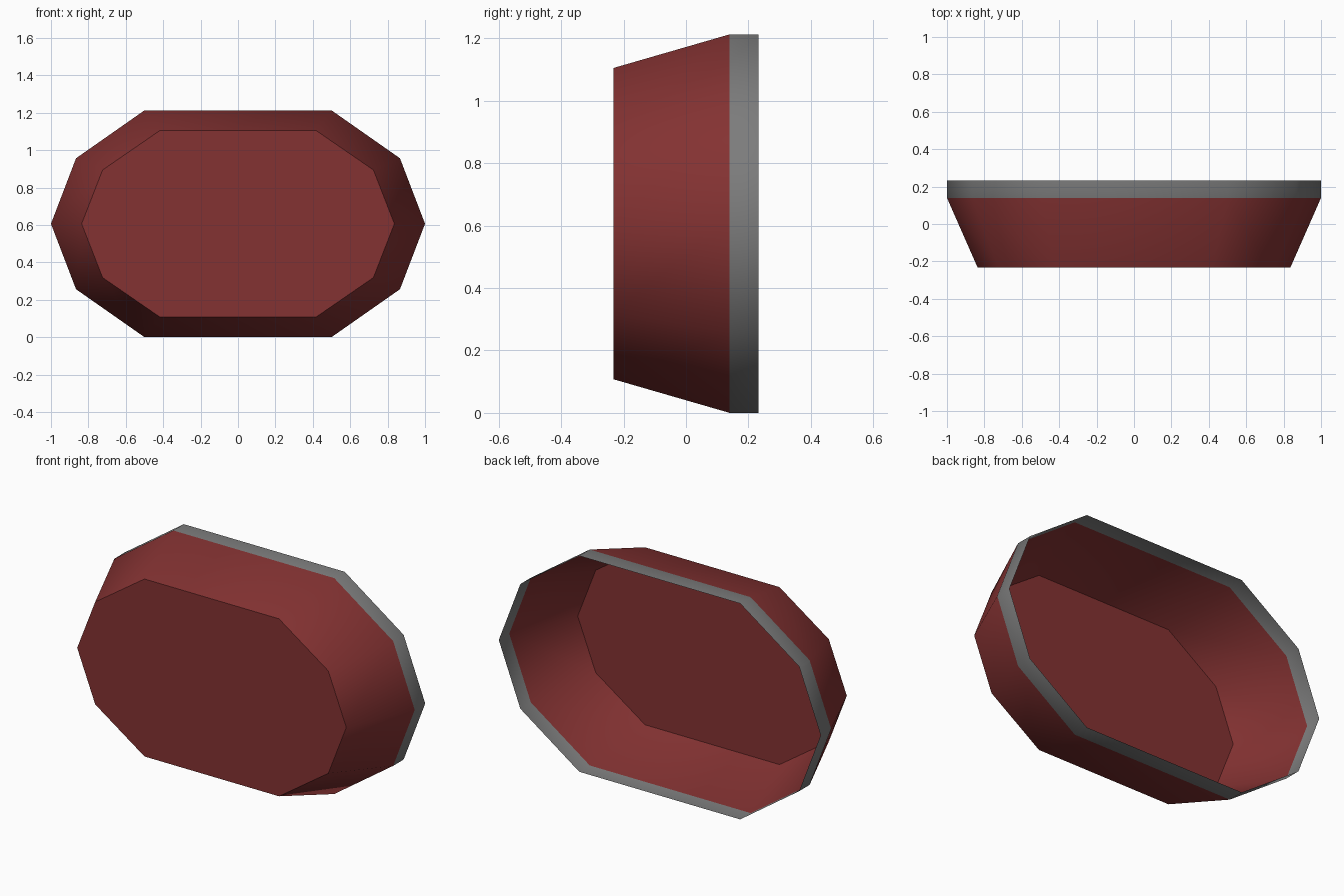
import bpy, bmesh, math

if "Cube" in bpy.data.objects:
    bpy.data.objects.remove(bpy.data.objects["Cube"])


def material(name, rgb):
    m = bpy.data.materials.new(name)
    m.diffuse_color = (*rgb, 1.0)
    m.use_nodes = True
    m.node_tree.nodes["Principled BSDF"].inputs["Base Color"].default_value = m.diffuse_color
    return m


red = material("dark_red", (0.23, 0.032, 0.032))
grey = material("mid_grey", (0.2, 0.2, 0.2))

# Outline: twelve-sided oval with the top and bottom points left out
angles = [math.radians(a) for a in range(0, 360, 30) if a not in (90, 270)]
RX, RZ = 1.0, 0.70
CZ = RZ * math.sin(math.radians(60))


def ring(bm, y, sx=1.0, sz=1.0):
    return [bm.verts.new((RX * sx * math.cos(a), y, CZ + RZ * sz * math.sin(a)))
            for a in angles]


def band(bm, front, back, mat):
    n = len(front)
    for i in range(n):
        j = (i + 1) % n
        f = bm.faces.new((front[i], front[j], back[j], back[i]))
        f.material_index = mat


bm = bmesh.new()
face_ring = ring(bm, -0.233, 0.836, 0.822)
lip_ring = ring(bm, 0.14)
back_ring = ring(bm, 0.233)

# Flat front panel, flared red wall, straight grey rim; the back stays open
bm.faces.new(face_ring)
band(bm, face_ring, lip_ring, 0)
band(bm, lip_ring, back_ring, 1)
bmesh.ops.recalc_face_normals(bm, faces=bm.faces)
# Make sure the front panel looks towards -y
bm.faces.ensure_lookup_table()
if bm.faces[0].normal.y > 0:
    bmesh.ops.reverse_faces(bm, faces=bm.faces)

mesh = bpy.data.meshes.new("oval_shell")
bm.to_mesh(mesh)
bm.free()
mesh.materials.append(red)
mesh.materials.append(grey)
shell = bpy.data.objects.new("oval_shell", mesh)
bpy.context.collection.objects.link(shell)

# Smooth around the wall, sharp at the front panel
bpy.context.view_layer.objects.active = shell
shell.select_set(True)
bpy.ops.object.shade_smooth_by_angle(angle=math.radians(50))
